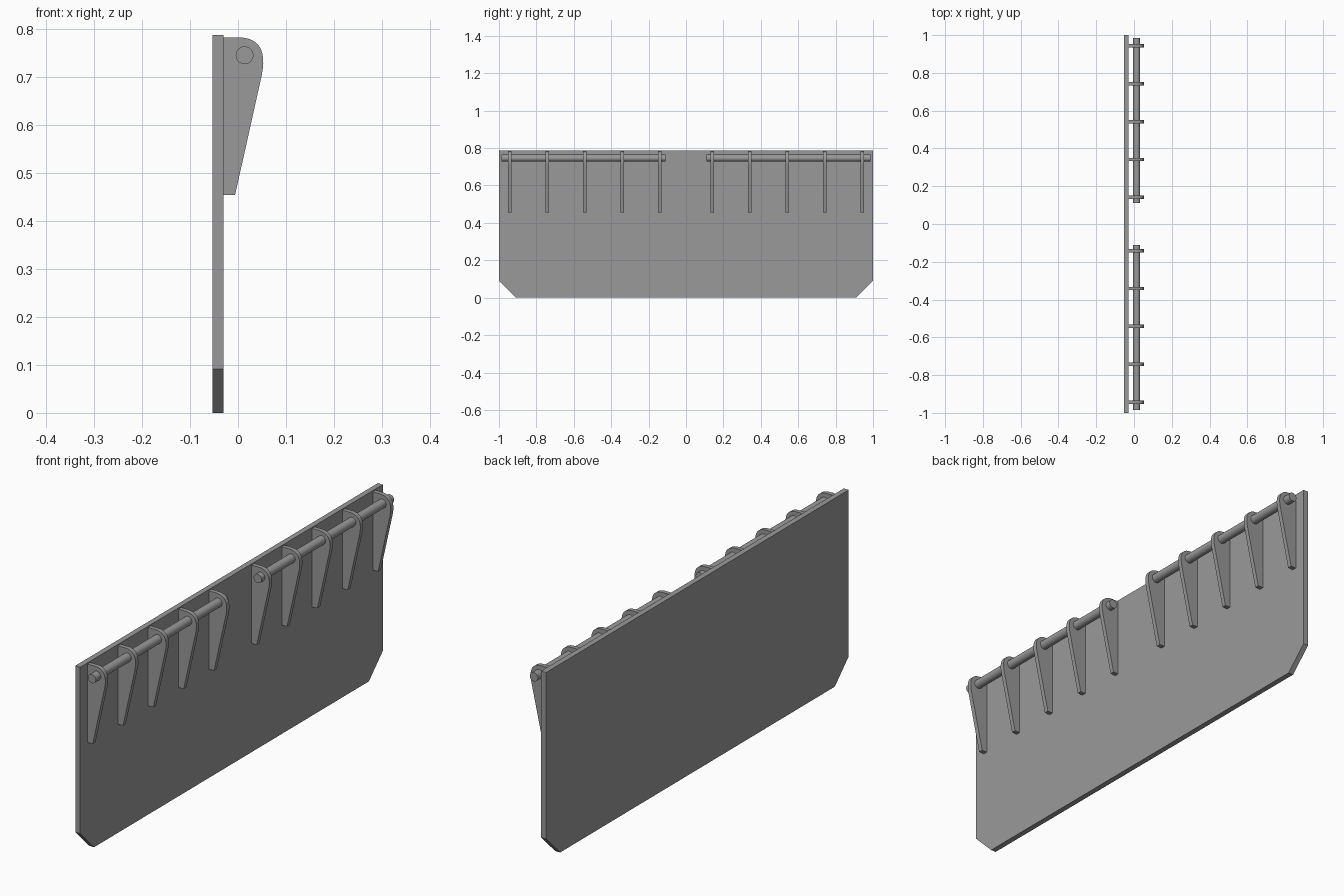
import bpy, bmesh
from mathutils import Vector

if "Cube" in bpy.data.objects:
    bpy.data.objects.remove(bpy.data.objects["Cube"])

# Dark grey metal shared by every part
metal = bpy.data.materials.new("dark_metal")
metal.diffuse_color = (0.32, 0.32, 0.32, 1)
metal.use_nodes = True
metal.node_tree.nodes["Principled BSDF"].inputs["Base Color"].default_value = metal.diffuse_color


def add_object(name, bm):
    bmesh.ops.recalc_face_normals(bm, faces=bm.faces)
    mesh = bpy.data.meshes.new(name)
    bm.to_mesh(mesh)
    bm.free()
    mesh.materials.append(metal)
    obj = bpy.data.objects.new(name, mesh)
    bpy.context.collection.objects.link(obj)
    return obj


def extrude_profile(name, points, offset):
    bm = bmesh.new()
    face = bm.faces.new([bm.verts.new(p) for p in points])
    new = bmesh.ops.extrude_face_region(bm, geom=[face], use_keep_orig=True)["geom"]
    bmesh.ops.translate(bm, vec=Vector(offset),
                        verts=[v for v in new if isinstance(v, bmesh.types.BMVert)])
    return add_object(name, bm)


def smooth(obj):
    bpy.ops.object.select_all(action='DESELECT')
    obj.select_set(True)
    bpy.context.view_layer.objects.active = obj
    bpy.ops.object.shade_smooth_by_angle(angle=0.6)


# Flat plate with clipped lower corners
BACK, FRONT, TOP, CLIP = -0.053, -0.030, 0.788, 0.092
outline = [(-1, TOP), (-1, CLIP), (-1 + CLIP, 0), (1 - CLIP, 0), (1, CLIP), (1, TOP)]
extrude_profile("plate", [(BACK, y, z) for y, z in outline], (FRONT - BACK, 0, 0))


# Tapered bracket side profile: rounded nose, sampled from a cubic curve
def bezier(a, b, c, d, n=12):
    pts = []
    for i in range(n + 1):
        t = i / n
        s = 1 - t
        pts.append(tuple(s**3 * a[k] + 3*s*s*t * b[k] + 3*s*t*t * c[k] + t**3 * d[k]
                         for k in range(2)))
    return pts


nose = bezier((0.002, 0.783), (0.040, 0.783), (0.062, 0.760), (0.049, 0.702))
profile = [(FRONT, 0.455), (FRONT, 0.783)] + nose + [(-0.006, 0.455)]
THICK = 0.018

# Two mirrored hinge groups: five brackets carrying one pin each
for side, label in ((-1, "left"), (1, "right")):
    for i in range(5):
        y = side * (0.141 + 0.2005 * i)
        bracket = extrude_profile(f"hinge_bracket_{label}_{i + 1}",
                                  [(x, y - THICK / 2, z) for x, z in profile],
                                  (0, THICK, 0))
        smooth(bracket)

    bpy.ops.mesh.primitive_cylinder_add(vertices=32, radius=0.0185, depth=0.876,
                                        location=(0.0138, side * 0.548, 0.746),
                                        rotation=(1.570796, 0, 0))
    pin = bpy.context.object
    pin.name = f"hinge_pin_{label}"
    pin.data.materials.append(metal)
    smooth(pin)
